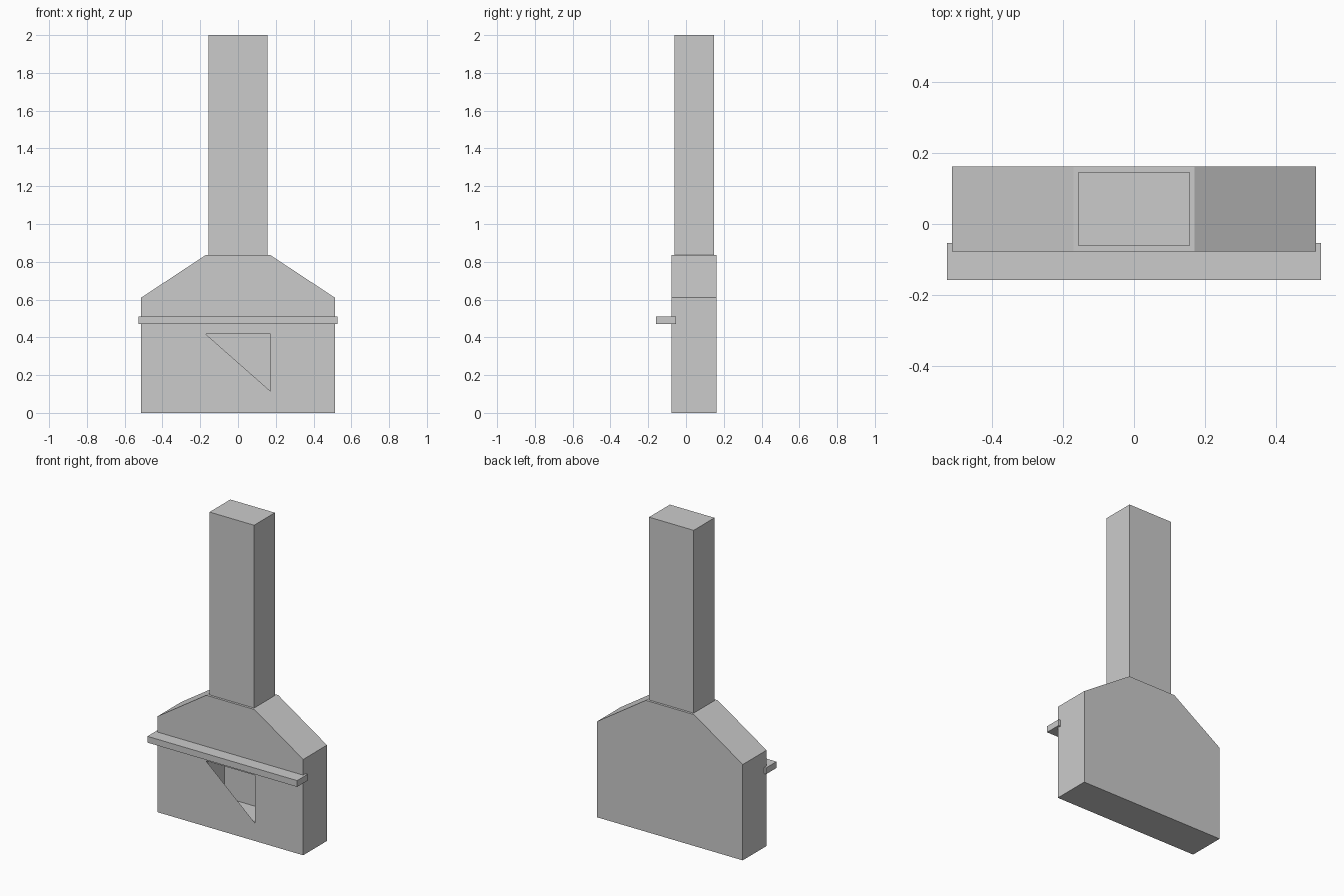
import bpy, bmesh

if "Cube" in bpy.data.objects:
    bpy.data.objects.remove(bpy.data.objects["Cube"])


def make_mesh(name, verts, faces):
    mesh = bpy.data.meshes.new(name)
    mesh.from_pydata(verts, [], faces)
    bm = bmesh.new()
    bm.from_mesh(mesh)
    if len(faces) > 1:
        bmesh.ops.recalc_face_normals(bm, faces=bm.faces)
    bm.to_mesh(mesh)
    bm.free()
    obj = bpy.data.objects.new(name, mesh)
    bpy.context.collection.objects.link(obj)
    return obj


def extrude_profile(name, profile, y0, y1):
    """Prism from an (x, z) outline, running from y0 to y1."""
    n = len(profile)
    verts = [(x, y, z) for y in (y0, y1) for x, z in profile]
    faces = [tuple(range(n)), tuple(range(n, 2 * n))]
    faces += [(i, (i + 1) % n, (i + 1) % n + n, i + n) for i in range(n)]
    return make_mesh(name, verts, faces)


def box(name, half_x, y0, y1, z0, z1):
    outline = [(-half_x, z0), (half_x, z0), (half_x, z1), (-half_x, z1)]
    return extrude_profile(name, outline, y0, y1)


FRONT, BACK = -0.077, 0.162
HOLE_X, HOLE_LOW, HOLE_TOP = 0.172, 0.115, 0.418

# Hearth body with sloping shoulders
right_side = [(0.513, 0), (0.513, 0.61), (0.17, 0.836)]
left_side = [(-x, z) for x, z in reversed(right_side)]
body = extrude_profile("hearth_body", right_side + left_side, FRONT, BACK)

# Firebox recess
cutter = box("firebox_cutter", HOLE_X, FRONT - 0.1, 0.11, HOLE_LOW, HOLE_TOP)
cutter.hide_render = True
cutter.hide_viewport = True
cut = body.modifiers.new("firebox", 'BOOLEAN')
cut.operation = 'DIFFERENCE'
cut.solver = 'EXACT'
cut.object = cutter
bpy.context.view_layer.objects.active = body
bpy.ops.object.modifier_apply(modifier=cut.name)
bpy.data.objects.remove(cutter)

# Flat panel closing the lower left half of the opening
make_mesh("firebox_panel",
          [(-HOLE_X, FRONT, HOLE_LOW), (HOLE_X, FRONT, HOLE_LOW), (-HOLE_X, FRONT, HOLE_TOP)],
          [(0, 1, 2)])

# Mantel shelf, set slightly into the body
box("mantel_shelf", 0.527, -0.158, -0.053, 0.47, 0.51)

# Chimney
box("chimney", 0.157, -0.062, 0.147, 0.83, 2.0)
